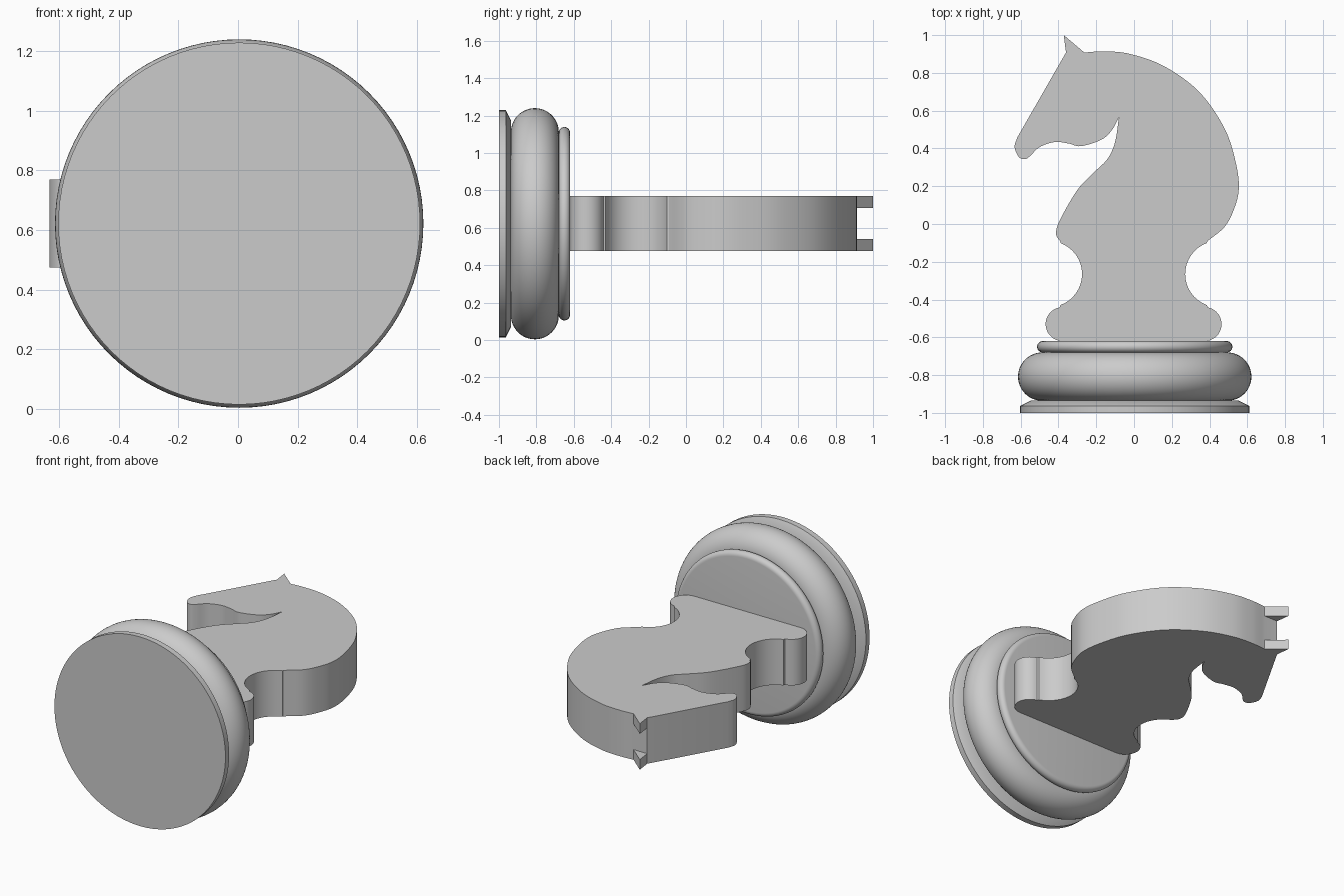
import bpy, bmesh, math
from mathutils import Vector, Matrix

if "Cube" in bpy.data.objects:
    bpy.data.objects.remove(bpy.data.objects["Cube"])

grey = bpy.data.materials.new("light_grey")
grey.use_nodes = True
grey.diffuse_color = (0.6, 0.6, 0.6, 1)
grey.node_tree.nodes["Principled BSDF"].inputs["Base Color"].default_value = (0.6, 0.6, 0.6, 1)

AXIS_X, AXIS_Z = 0.004, 0.622
Z_LOW, Z_HIGH = 0.475, 0.77


def finish(bm, name):
    bmesh.ops.recalc_face_normals(bm, faces=bm.faces)
    mesh = bpy.data.meshes.new(name)
    bm.to_mesh(mesh)
    bm.free()
    mesh.materials.append(grey)
    ob = bpy.data.objects.new(name, mesh)
    bpy.context.collection.objects.link(ob)
    bpy.ops.object.select_all(action="DESELECT")
    ob.select_set(True)
    bpy.context.view_layer.objects.active = ob
    bpy.ops.object.shade_smooth_by_angle(angle=math.radians(30))
    return ob


def arc(cx, cy, r, start, end, n=16):
    angles = [math.radians(start + (end - start) * i / n) for i in range(n + 1)]
    return [(cx + r * math.cos(a), cy + r * math.sin(a)) for a in angles]


def smooth(points, n=6):
    """Rounded path through the points (Catmull-Rom)."""
    p = [Vector(q) for q in points]
    p = [2 * p[0] - p[1]] + p + [2 * p[-1] - p[-2]]
    out = []
    for a, b, c, d in zip(p, p[1:], p[2:], p[3:]):
        for i in range(n):
            t = i / n
            out.append(tuple(0.5 * (2 * b + (c - a) * t + (2 * a - 5 * b + 4 * c - d) * t * t
                                    + (3 * b - a - 3 * c + d) * t ** 3)))
    return out + [tuple(p[-2])]


def lathe(name, profile):
    """Turn a (radius, y) profile around the lengthwise axis."""
    bm = bmesh.new()
    verts = [bm.verts.new((r, y, 0)) for r, y in profile]
    edges = [bm.edges.new(pair) for pair in zip(verts, verts[1:])]
    bmesh.ops.spin(bm, geom=verts + edges, cent=(0, 0, 0), axis=(0, 1, 0),
                   angle=math.tau, steps=96, use_duplicate=False)
    bmesh.ops.remove_doubles(bm, verts=bm.verts, dist=0.0005)
    bm.transform(Matrix.Translation((AXIS_X, 0, AXIS_Z)))
    return finish(bm, name)


def slab(name, outline, low, high):
    """Flat plate with the given (x, y) outline."""
    bm = bmesh.new()
    face = bm.faces.new([bm.verts.new((x, y, low)) for x, y in outline])
    new = bmesh.ops.extrude_face_region(bm, geom=[face])["geom"]
    bmesh.ops.translate(bm, vec=(0, 0, high - low),
                        verts=[v for v in new if isinstance(v, bmesh.types.BMVert)])
    return finish(bm, name)


# Turned base
lathe("base_plate", [(0, -1), (0.607, -1), (0.607, -0.963), (0.55, -0.935), (0, -0.935)])
lathe("base_cushion", [(0, -0.936)] + arc(0.49, -0.808, 0.128, -90, 90, 24) + [(0, -0.68)])
lathe("base_collar", [(0, -0.681)] + arc(0.487, -0.65, 0.03, -90, 90, 12) + [(0, -0.62)])

# Waist and foot on the -x side, listed upwards from the base
foot = arc(-0.378, -0.53, 0.09, 270, 100) + arc(-0.45, -0.265, 0.175, -70, 70)
foot_mirrored = [(-x - 0.004, y) for x, y in reversed(foot)]

# Chest and throat, up to the pointed jaw corner
throat = smooth([(-0.39, -0.092), (-0.412, -0.055), (-0.395, 0.015), (-0.30, 0.18),
                 (-0.21, 0.275), (-0.14, 0.345), (-0.10, 0.435), (-0.08, 0.565)])
# Jaw, chin and muzzle
jaw = smooth([(-0.08, 0.565), (-0.115, 0.50), (-0.17, 0.448), (-0.28, 0.412),
              (-0.345, 0.426), (-0.42, 0.434), (-0.50, 0.407), (-0.548, 0.362),
              (-0.577, 0.343), (-0.61, 0.355), (-0.632, 0.407), (-0.618, 0.458)])
# Crest and back of the neck
crest = smooth([(-0.262, 0.908), (-0.155, 0.914), (-0.02, 0.90), (0.16, 0.835),
                (0.345, 0.70), (0.48, 0.505), (0.54, 0.32), (0.555, 0.185),
                (0.53, 0.08), (0.48, -0.015), (0.39, -0.09)])

slab("horse_body", foot + throat[:-1] + jaw + [(-0.36, 0.908)] + crest + foot_mirrored,
     Z_LOW, Z_HIGH)

# Pair of ears
ear = [(-0.36, 0.907), (-0.372, 1.0), (-0.262, 0.907)]
slab("right_ear", ear, Z_LOW, Z_LOW + 0.065)
slab("left_ear", ear, Z_HIGH - 0.065, Z_HIGH)
